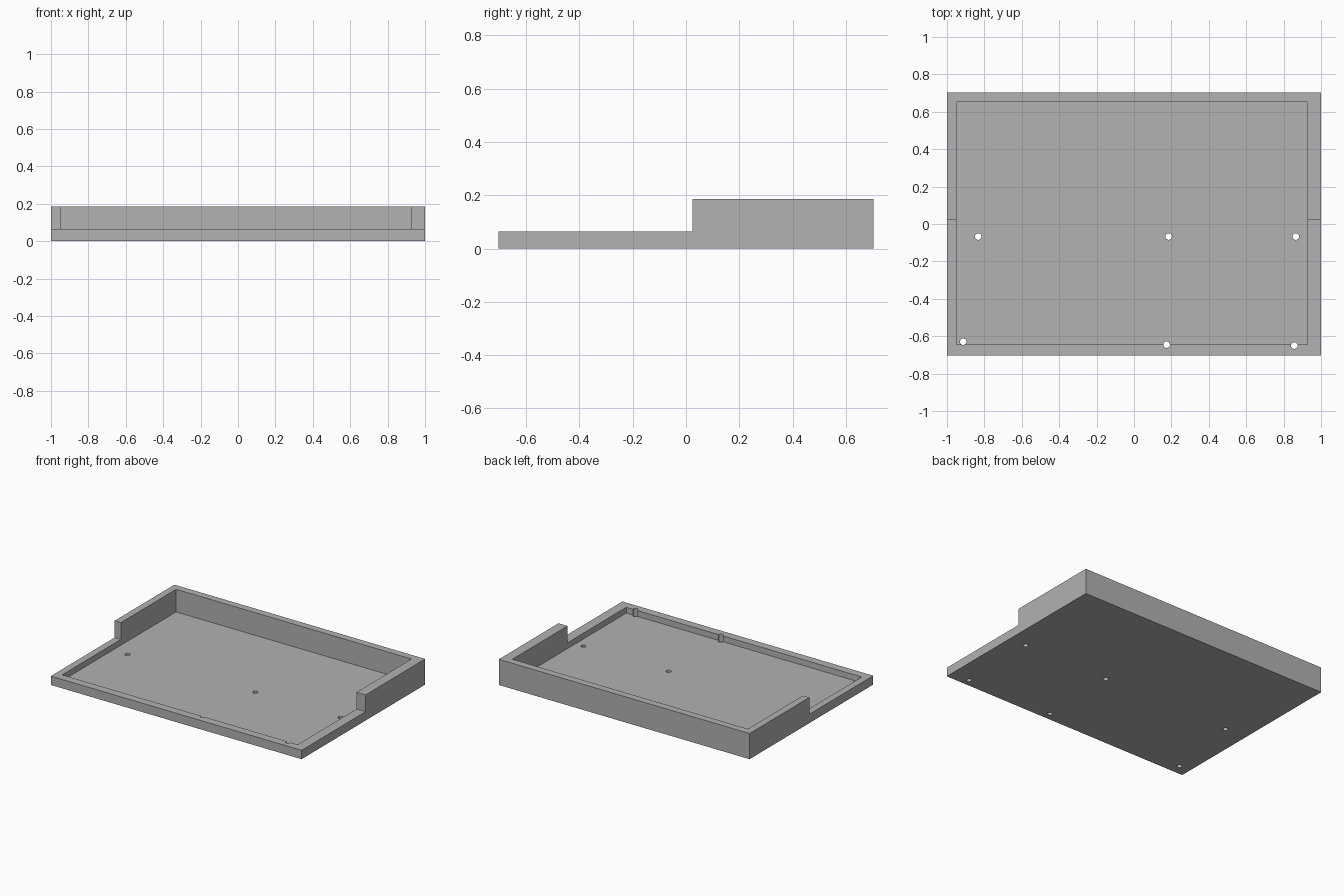
import bpy
import bmesh
from mathutils import Matrix, Vector

cube = bpy.data.objects.get("Cube")
if cube:
    bpy.data.objects.remove(cube, do_unlink=True)

HALF_Y, LOW, HIGH, STEP_Y, FLOOR = 0.704, 0.064, 0.185, 0.024, 0.022

grey = bpy.data.materials.new("plain_grey")
grey.use_nodes = True
colour = (0.445, 0.445, 0.445, 1)
grey.diffuse_color = colour
grey.node_tree.nodes["Principled BSDF"].inputs["Base Color"].default_value = colour


def make_object(name, bm):
    bmesh.ops.recalc_face_normals(bm, faces=bm.faces)
    mesh = bpy.data.meshes.new(name)
    bm.to_mesh(mesh)
    bm.free()
    mesh.materials.append(grey)
    obj = bpy.data.objects.new(name, mesh)
    bpy.context.collection.objects.link(obj)
    return obj


def cut(target, cutter):
    """Subtract the cutter from the target and discard it."""
    mod = target.modifiers.new("cut", "BOOLEAN")
    mod.operation = "DIFFERENCE"
    mod.solver = "EXACT"
    mod.object = cutter
    bpy.context.view_layer.objects.active = target
    bpy.ops.object.modifier_apply(modifier=mod.name)
    bpy.data.objects.remove(cutter, do_unlink=True)


# Tray body: stepped side profile extruded across the width
profile = [(-HALF_Y, 0), (HALF_Y, 0), (HALF_Y, HIGH),
           (STEP_Y, HIGH), (STEP_Y, LOW), (-HALF_Y, LOW)]
bm = bmesh.new()
side = bm.faces.new([bm.verts.new((-1, y, z)) for y, z in profile])
swept = bmesh.ops.extrude_face_region(bm, geom=[side])["geom"]
bmesh.ops.translate(bm, vec=(2, 0, 0),
                    verts=[v for v in swept if isinstance(v, bmesh.types.BMVert)])
tray = make_object("tray", bm)

# Open pocket, slightly off centre
low, high = Vector((-0.95, -0.645, FLOOR)), Vector((0.928, 0.652, 0.4))
bm = bmesh.new()
bmesh.ops.create_cube(bm, size=1, matrix=Matrix.Translation((low + high) / 2)
                      @ Matrix.Diagonal((*(high - low), 1)))
cut(tray, make_object("pocket_cutter", bm))

# Screw holes through the floor, the front ones notching the rim
holes = [(-0.833, -0.067), (0.185, -0.067), (0.865, -0.067),
         (-0.913, -0.629), (0.174, -0.645), (0.857, -0.65)]
for x, y in holes:
    bm = bmesh.new()
    bmesh.ops.create_cone(bm, cap_ends=True, segments=32, radius1=0.0175,
                          radius2=0.0175, depth=0.6,
                          matrix=Matrix.Translation((x, y, 0)))
    cut(tray, make_object("hole_cutter", bm))

bpy.ops.object.select_all(action="DESELECT")
tray.select_set(True)
bpy.context.view_layer.objects.active = tray
bpy.ops.object.shade_smooth_by_angle()
